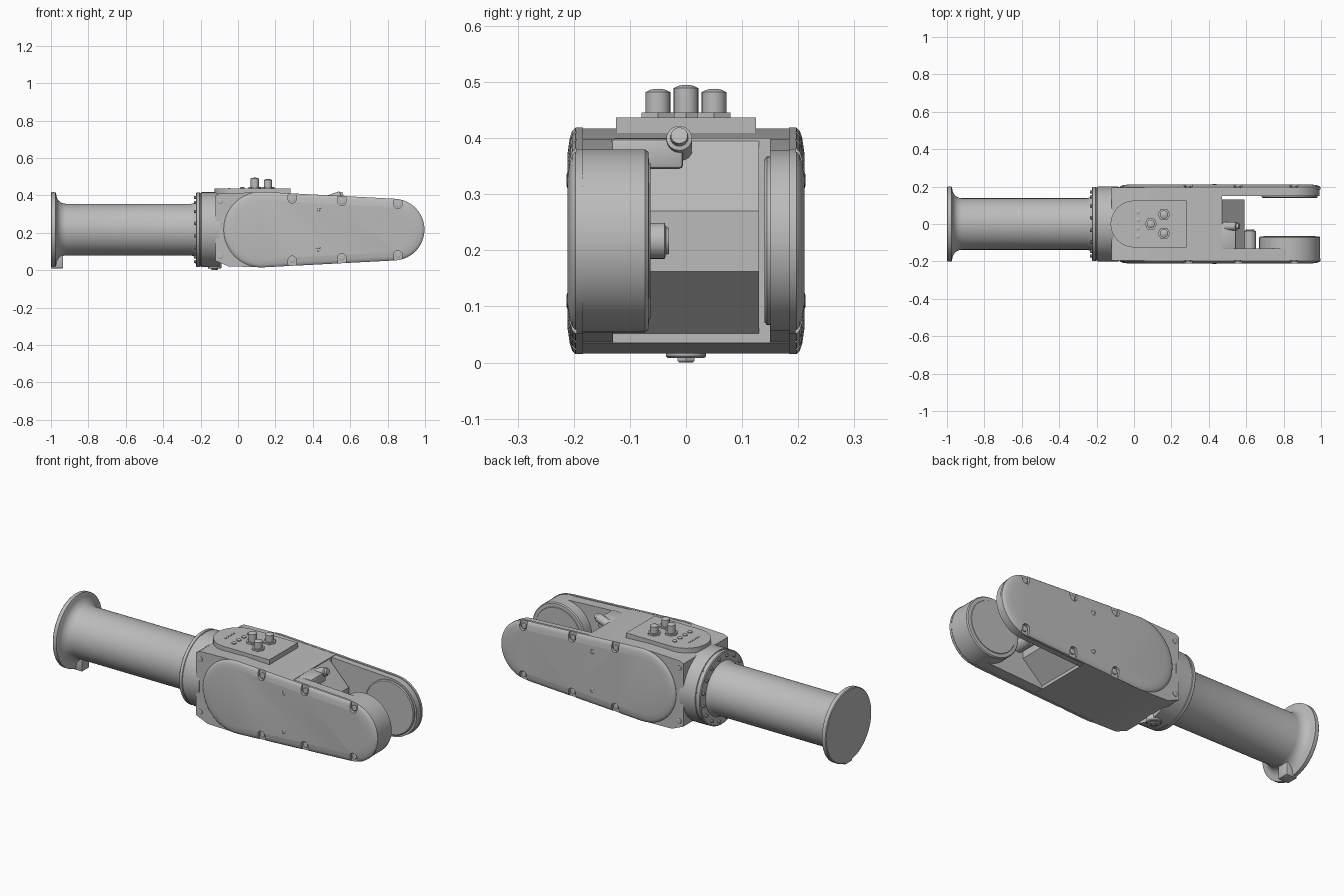
import bpy, bmesh
from math import sin, cos, acos, pi, radians
from mathutils import Vector

if "Cube" in bpy.data.objects:
    bpy.data.objects.remove(bpy.data.objects["Cube"])

metal = bpy.data.materials.new("grey metal")
GREY = (0.5, 0.5, 0.5, 1)
metal.use_nodes = True
metal.diffuse_color = GREY
metal.node_tree.nodes["Principled BSDF"].inputs["Base Color"].default_value = GREY

MID = 0.217          # height of the long axis
AXES = {"X": lambda d, u, v: (d, u, v),
        "Y": lambda d, u, v: (u, d, v),
        "Z": lambda d, u, v: (u, v, d)}


def finish(obj):
    bpy.ops.object.select_all(action="DESELECT")
    obj.select_set(True)
    bpy.context.view_layer.objects.active = obj
    bpy.ops.object.shade_smooth_by_angle(angle=radians(30))


def loft(name, axis, sections, bevel=0):
    """Skin a list of (distance, 2D outline) sections along an axis, with caps."""
    bm = bmesh.new()
    rings = [[bm.verts.new(AXES[axis](d, u, v)) for u, v in pts] for d, pts in sections]
    n = len(rings[0])
    for a, b in zip(rings, rings[1:]):
        for i in range(n):
            j = (i + 1) % n
            bm.faces.new((a[i], a[j], b[j], b[i]))
    bm.faces.new(rings[0])
    bm.faces.new(rings[-1])
    bmesh.ops.recalc_face_normals(bm, faces=bm.faces)
    if bevel:
        bmesh.ops.bevel(bm, geom=bm.edges[:], offset=bevel, segments=2,
                        profile=0.5, affect="EDGES", clamp_overlap=True)
    mesh = bpy.data.meshes.new(name)
    bm.to_mesh(mesh)
    bm.free()
    mesh.materials.append(metal)
    obj = bpy.data.objects.new(name, mesh)
    bpy.context.collection.objects.link(obj)
    finish(obj)
    return obj


def circle(u, v, r, n=32):
    return [(u + r * cos(2 * pi * i / n), v + r * sin(2 * pi * i / n)) for i in range(n)]


def lathe(name, axis, u, v, profile, n=32):
    return loft(name, axis, [(d, circle(u, v, r, n)) for d, r in profile])


def box(name, x, y, z, bevel=0):
    outline = [(x[0], y[0]), (x[1], y[0]), (x[1], y[1]), (x[0], y[1])]
    return loft(name, "Z", [(z[0], outline), (z[1], outline)], bevel)


def arm_outline(offset=0, n=24):
    """Tapered rounded outline around a large and a small circle."""
    x1, r1, x2, r2 = 0.125, 0.202, 0.832, 0.165
    a = acos((r1 - r2) / (x2 - x1))
    pts = []
    for cx, r, start, end in ((x2, r2, -a, a), (x1, r1, a, 2 * pi - a)):
        for i in range(n + 1):
            t = start + (end - start) * i / n
            pts.append((cx + (r + offset) * cos(t), MID + (r + offset) * sin(t)))
    return pts


# Tube with its flared end flange
flare = [(-0.972 + 0.052 * (1 - cos(t)), 0.19 - 0.052 * sin(t))
         for t in [pi / 2 * i / 6 for i in range(7)]]
lathe("tube", "X", 0, MID,
      [(-1, 0.197), (-0.996, 0.201), (-0.976, 0.201)] + flare +
      [(-0.25, 0.138), (-0.235, 0.143), (-0.22, 0.152), (-0.2, 0.152)], 64)
box("flange_lug", (-1, -0.935), (-0.033, 0.033), (0.01, 0.1), 0.005)

# Collar and its ring of bolts
lathe("collar", "X", 0, MID,
      [(-0.225, 0.194), (-0.221, 0.199), (-0.205, 0.199), (-0.203, 0.196),
       (-0.198, 0.196), (-0.196, 0.2), (-0.1, 0.2)], 64)
for i in range(16):
    t = 2 * pi * (i + 0.5) / 16
    lathe("collar_bolt", "X", 0.175 * cos(t), MID + 0.175 * sin(t),
          [(-0.23, 0.009), (-0.234, 0.008), (-0.22, 0.01)][1:], 10)

# Main housing and the wedge nose between the arms
housing = [(-0.12, 0.05), (-0.12, 0.398), (-0.1, 0.41), (0.13, 0.417), (0.47, 0.4),
           (0.47, 0.035), (0.13, 0.016), (-0.05, 0.02)]
loft("housing", "Y", [(-0.195, housing), (0.195, housing)])
nose = [(0.4, 0.403), (0.465, 0.4), (0.59, 0.27), (0.59, 0.162), (0.45, 0.034), (0.4, 0.032)]
loft("housing_nose", "Y", [(-0.14, nose), (0.13, nose)])

# Arms: inner plate, domed cover with screw pockets, screws
screw_spots = [(x, MID + s * h) for x, h in ((0.29, 0.163), (0.555, 0.15), (0.855, 0.134))
               for s in (-1, 1)]
for side, s, inner in (("right", -1, 0.13), ("left", 1, 0.15)):
    loft(side + "_arm", "Y", [(s * inner, arm_outline(-0.004)), (s * 0.19, arm_outline(-0.004))])
    cover = loft(side + "_cover", "Y", [(s * y, arm_outline(o)) for y, o in
                                        ((0.184, 0), (0.197, 0), (0.203, -0.006),
                                         (0.207, -0.018), (0.211, -0.045))])
    for x, z in screw_spots:
        out = 0.03 if z > MID else -0.03
        ring = circle(x, z, 0.022, 20)
        pocket = [(u, v + (out if (v - z) * out > 0 else 0)) for u, v in ring]
        cutter = loft("pocket_cutter", "Y", [(s * 0.195, pocket), (s * 0.25, pocket)])
        cutter.hide_render = True
        mod = cover.modifiers.new("pocket", "BOOLEAN")
        mod.operation = "DIFFERENCE"
        mod.solver = "EXACT"
        mod.object = cutter
        bpy.context.view_layer.objects.active = cover
        bpy.ops.object.modifier_apply(modifier=mod.name)
        bpy.data.objects.remove(cutter)
        lathe(side + "_cover_screw", "Y", x, z,
              [(s * 0.19, 0.015), (s * 0.202, 0.015), (s * 0.204, 0.012)], 16)
    finish(cover)
    for z in (0.11, 0.325):
        lathe(side + "_cover_plug", "Y", 0.43, z,
              [(s * 0.2, 0.015), (s * 0.212, 0.014), (s * 0.213, 0.009), (s * 0.209, 0.007)], 16)
    # Screws in the square corners of the housing
    for z in (0.075, 0.368):
        lathe(side + "_corner_screw", "Y", -0.095, z,
              [(s * 0.19, 0.014), (s * 0.198, 0.014), (s * 0.2, 0.011)], 16)

# Round joint hubs facing each other
lathe("right_hub", "Y", 0.832, MID,
      [(-0.19, 0.163), (-0.073, 0.163), (-0.067, 0.158), (-0.066, 0.14), (-0.063, 0.138)], 64)
lathe("left_hub", "Y", 0.832, MID, [(0.16, 0.15), (0.144, 0.15), (0.14, 0.145)], 64)

# Side knob and the cable fitting above the nose
lathe("side_knob", "Y", 0.62, 0.217,
      [(-0.15, 0.032), (-0.038, 0.032), (-0.036, 0.025), (-0.03, 0.023)], 32)
box("fitting_block", (0.45, 0.545), (-0.135, -0.005), (0.345, 0.399), 0.008)
fitting = lathe("cable_fitting", "Z", 0, 0,
                [(-0.05, 0.023), (0.03, 0.023), (0.033, 0.016), (0.045, 0.015)], 24)
fitting.rotation_euler = Vector((1, 0, 0.35)).to_track_quat("Z", "Y").to_euler()
fitting.location = (0.52, -0.012, 0.39)

# Control panel on top, rounded at the tube end
panel = [(0.28, -0.125), (0.28, 0.125)]
panel += [(-0.125 * sin(t), 0.125 * cos(t)) for t in [pi * i / 24 for i in range(25)]]
loft("control_panel", "Z", [(0.4, panel), (0.437, panel)])
for x, y, top in ((0.09, 0, 0.495), (0.16, 0.05, 0.488), (0.16, -0.05, 0.488)):
    lathe("button_nut", "Z", x, y, [(0.43, 0.034), (0.446, 0.034)], 6)
    lathe("button", "Z", x, y, [(0.44, 0.022), (top - 0.006, 0.022),
                                (top - 0.002, 0.014), (top, 0.005)], 24)
for y in (-0.066, -0.022, 0.022, 0.066):
    lathe("indicator", "Z", 0.022, y, [(0.43, 0.012), (0.442, 0.012), (0.444, 0.008)], 16)
for i in range(6):
    y = -0.045 + 0.015 * i
    box("panel_mark", (-0.05, -0.043), (y, y + 0.008), (0.436, 0.439))

# Drain plug underneath
lathe("drain_washer", "Z", -0.125, 0, [(0.05, 0.036), (0.012, 0.036), (0.008, 0.032)], 24)
lathe("drain_plug", "Z", -0.125, 0, [(0.02, 0.017), (0.003, 0.017), (0, 0.014)], 6)
